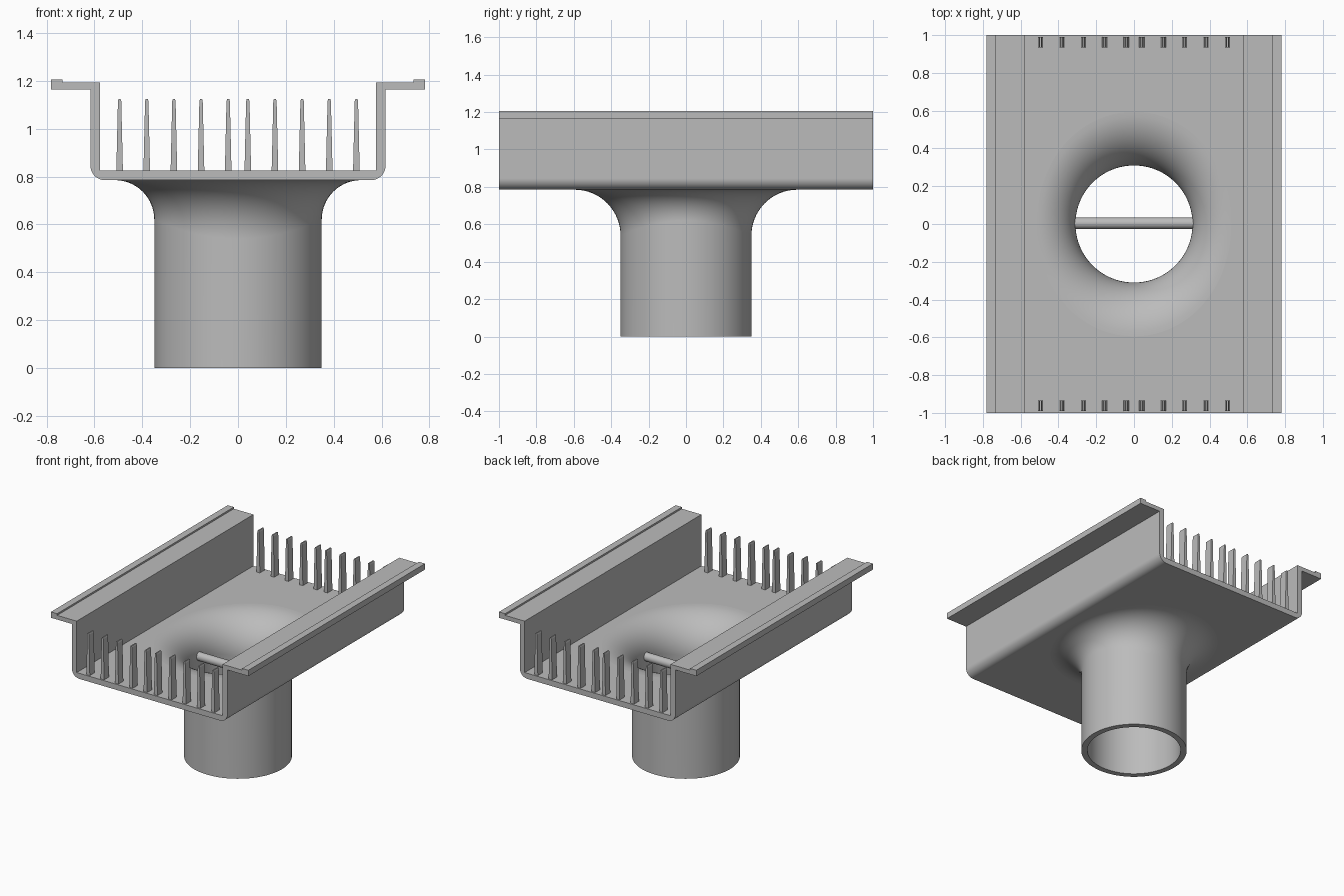
import bpy
import bmesh
from math import pi, sin, cos, radians

cube = bpy.data.objects.get("Cube")
if cube:
    bpy.data.objects.remove(cube, do_unlink=True)

GREY = (0.5, 0.5, 0.5, 1.0)
mat = bpy.data.materials.new("plain grey")
mat.use_nodes = True
mat.diffuse_color = GREY
mat.node_tree.nodes["Principled BSDF"].inputs["Base Color"].default_value = GREY

FLOOR_LOW, FLOOR_TOP = 0.785, 0.825
PIPE_OUT, PIPE_IN = 0.35, 0.31
SEGS, STEPS = 96, 16


def make_object(name, bm):
    bmesh.ops.recalc_face_normals(bm, faces=bm.faces)
    mesh = bpy.data.meshes.new(name)
    bm.to_mesh(mesh)
    bm.free()
    mesh.materials.append(mat)
    ob = bpy.data.objects.new(name, mesh)
    bpy.context.collection.objects.link(ob)
    return ob


def prism(name, points, offset):
    """Closed solid from a planar outline moved along offset."""
    bm = bmesh.new()
    face = bm.faces.new([bm.verts.new(p) for p in points])
    new = bmesh.ops.extrude_face_region(bm, geom=[face])["geom"]
    verts = [v for v in new if isinstance(v, bmesh.types.BMVert)]
    bmesh.ops.translate(bm, vec=offset, verts=verts)
    return make_object(name, bm)


def smooth(ob):
    bpy.ops.object.select_all(action='DESELECT')
    ob.select_set(True)
    bpy.context.view_layer.objects.active = ob
    bpy.ops.object.shade_smooth_by_angle(angle=radians(35))


def flare(angle):
    """Fillet radius: tighter across the channel, wider along it."""
    return 0.165 * cos(angle) ** 2 + 0.245 * sin(angle) ** 2


angles = [2 * pi * i / SEGS for i in range(SEGS)]

# Channel: half outline from the floor up to the flange lip, then mirrored
half = [(0.617 - 0.06 + 0.06 * sin(t), FLOOR_LOW + 0.06 - 0.06 * cos(t))
        for t in [pi / 2 * i / 8 for i in range(9)]]
half += [(0.617, 1.163), (0.782, 1.163), (0.782, 1.205), (0.733, 1.205),
         (0.733, 1.193), (0.578, 1.193), (0.578, FLOOR_TOP)]
outline = half + [(-x, z) for x, z in reversed(half)]
channel = prism("channel", [(x, -1, z) for x, z in outline], (0, 2, 0))

# Opening in the channel floor, matching the rim of the flared pipe
rim = [(cos(a) * (PIPE_OUT + flare(a)), sin(a) * (PIPE_OUT + flare(a)), 0.7)
       for a in angles]
cutter = prism("opening_cutter", rim, (0, 0, 0.25))
cutter.hide_render = True
cut = channel.modifiers.new("opening", 'BOOLEAN')
cut.operation = 'DIFFERENCE'
cut.solver = 'EXACT'
cut.object = cutter
graph = bpy.context.evaluated_depsgraph_get()
cut_mesh = bpy.data.meshes.new_from_object(channel.evaluated_get(graph))
channel.modifiers.clear()
channel.data = cut_mesh
bpy.data.objects.remove(cutter, do_unlink=True)
smooth(channel)
weighted = channel.modifiers.new("even_shading", 'WEIGHTED_NORMAL')
weighted.keep_sharp = True

# Outlet pipe with a flared mouth that blends into the floor
bm = bmesh.new()
columns = []
for a in angles:
    f = flare(a)
    wall = []
    for radius, top in ((PIPE_OUT, FLOOR_LOW), (PIPE_IN, FLOOR_TOP)):
        fillet = f + PIPE_OUT - radius
        side = [(radius, 0)]
        for i in range(STEPS + 1):
            t = pi / 2 * i / STEPS
            side.append((radius + fillet * (1 - cos(t)),
                         top - fillet * (1 - sin(t))))
        wall.append(side)
    loop = wall[0] + wall[1][::-1]
    columns.append([bm.verts.new((r * cos(a), r * sin(a), z)) for r, z in loop])
for c, d in zip(columns, columns[1:] + columns[:1]):
    for j in range(len(c)):
        k = (j + 1) % len(c)
        bm.faces.new((c[j], d[j], d[k], c[k]))
pipe = make_object("outlet_pipe", bm)
smooth(pipe)
pipe.modifiers.new("even_shading", 'WEIGHTED_NORMAL').keep_sharp = True

# Round bar across the pipe
bar = prism("cross_bar",
            [(-0.33, 0.004 + 0.03 * cos(a), 0.63 + 0.03 * sin(a))
             for a in angles[::3]], (0.66, 0, 0))
smooth(bar)

# Tapered guard fins at both open ends
fin = [(0.014, FLOOR_TOP - 0.01), (0.007, 1.115), (0.004, 1.125)]
fin += [(-x, z) for x, z in reversed(fin)]
for end, y in (("front", -0.99), ("back", 0.935)):
    for side, sign in (("left", 1), ("right", -1)):
        for n in range(5):
            cx = sign * (0.041 + 0.1135 * n)
            prism(f"{end}_{side}_fin_{n + 1}",
                  [(cx + x, y, z) for x, z in fin], (0, 0.055, 0))
